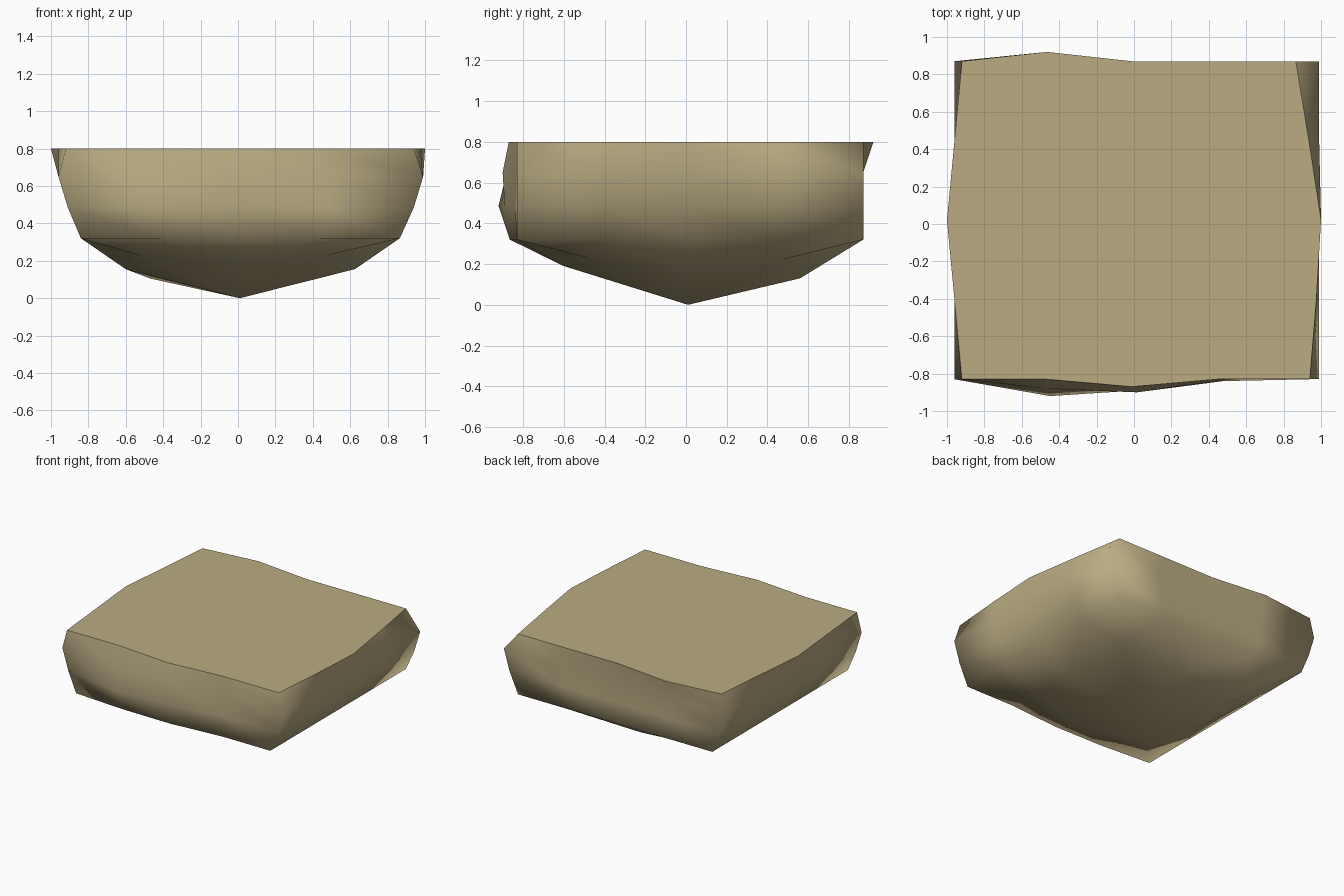
import bpy, bmesh

if "Cube" in bpy.data.objects:
    bpy.data.objects.remove(bpy.data.objects["Cube"])

tan = bpy.data.materials.new("sandy tan")
tan.diffuse_color = (0.49, 0.41, 0.225, 1)
tan.use_nodes = True
tan.node_tree.nodes["Principled BSDF"].inputs["Base Color"].default_value = tan.diffuse_color

# Unit-square outline walked anticlockwise, four steps per side
steps = [-1, -0.5, 0, 0.5, 1]
outline = ([(u, -1) for u in steps[:-1]] + [(1, v) for v in steps[:-1]] +
           [(-u, 1) for u in steps[:-1]] + [(-1, -v) for v in steps[:-1]])

# Level: height, left x, right x
levels = [(0.80, -0.92, 0.90), (0.65, -0.96, 0.99),
          (0.485, -0.91, 0.94), (0.32, -0.84, 0.865)]
# Bulges of the walls: (level, u, v) -> x shift, y shift
bulge = {
    (0, -1, 0): (-0.08, 0), (0, -1, 0.5): (-0.04, 0), (0, -1, -0.5): (-0.04, 0),
    (0, 1, 0): (0.10, 0), (0, 1, 0.5): (0.035, 0), (0, 1, -0.5): (0.075, 0),
    (0, 1, 1): (-0.035, 0), (0, 1, -1): (0.04, 0),
    (0, -0.5, 1): (0, 0.05), (0, 0, -1): (0, -0.04),
    (1, -0.5, -1): (0, -0.05), (1, 0, -1): (0, -0.07),
    (2, -0.5, -1): (0, -0.09), (2, 0, -1): (0, -0.06), (2, 0.5, -1): (0, -0.01),
    (3, -0.5, -1): (0, -0.03), (3, 0, -1): (0, -0.035),
}

bm = bmesh.new()
rings = []
for i, (z, left, right) in enumerate(levels):
    ring = []
    for u, v in outline:
        dx, dy = bulge.get((i, u, v), (0, 0))
        x = (left + right) / 2 + u * (right - left) / 2 + dx
        ring.append(bm.verts.new((x, 0.02 + 0.85 * v + dy, z)))
    rings.append(ring)

# Flat top and walls
top = bm.faces.new(rings[0])
for a, b in zip(rings, rings[1:]):
    for k in range(16):
        n = (k + 1) % 16
        bm.faces.new((a[k], b[k], b[n], a[n]))

# Shallow pointed underside: inner ring of eight around the low point
inner = [bm.verts.new(p) for p in (
    (-0.51, -0.48, 0.225), (0, -0.60, 0.19), (0.48, -0.48, 0.23), (0.625, 0.01, 0.155),
    (0.48, 0.47, 0.22), (0, 0.56, 0.13), (-0.47, 0.45, 0.105), (-0.60, 0.01, 0.155))]
tip = bm.verts.new((0.01, 0.01, 0))
low = rings[3]
for k in range(8):
    n = (k + 1) % 8
    j = 2 * k
    bm.faces.new((low[j], low[j + 1], inner[k]))
    bm.faces.new((low[j + 1], inner[n], inner[k]))
    bm.faces.new((low[j + 1], low[(j + 2) % 16], inner[n]))
    bm.faces.new((inner[k], inner[n], tip))

bmesh.ops.recalc_face_normals(bm, faces=bm.faces)
# Soft shading everywhere except the crisp top rim
for f in bm.faces:
    f.smooth = True
top.smooth = False
for e in top.edges:
    e.smooth = False

mesh = bpy.data.meshes.new("flat_top_rock")
bm.to_mesh(mesh)
bm.free()
mesh.materials.append(tan)
bpy.context.collection.objects.link(bpy.data.objects.new("flat_top_rock", mesh))
